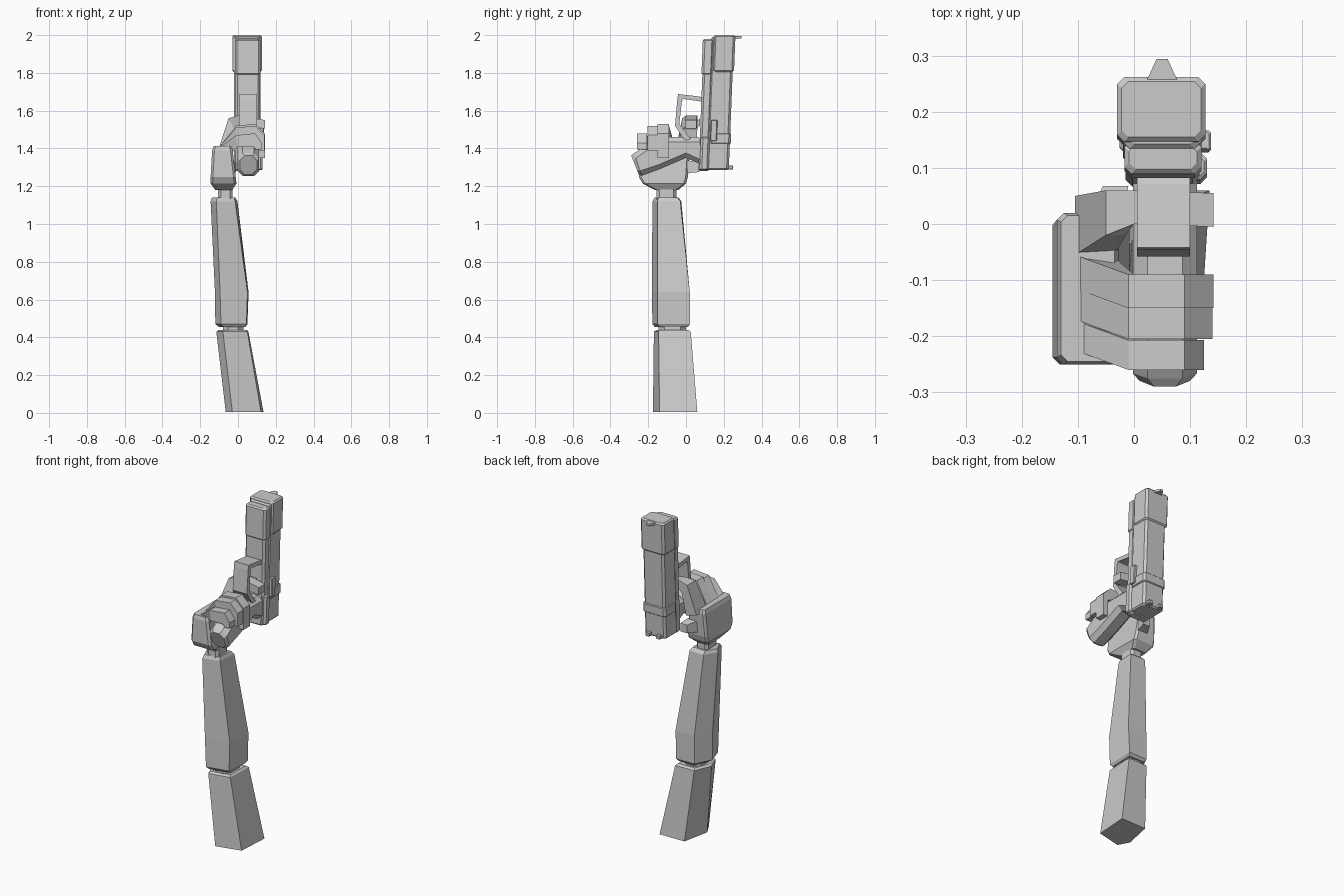
import bpy, bmesh


def loft(name, rings):
    """Skin equal-length rings of points and cap both ends."""
    bm = bmesh.new()
    vs = [[bm.verts.new(p) for p in r] for r in rings]
    n = len(rings[0])
    for a, b in zip(vs, vs[1:]):
        for i in range(n):
            j = (i + 1) % n
            bm.faces.new((a[i], a[j], b[j], b[i]))
    bm.faces.new(vs[0])
    bm.faces.new(vs[-1])
    bmesh.ops.recalc_face_normals(bm, faces=bm.faces)
    me = bpy.data.meshes.new(name)
    bm.to_mesh(me)
    bm.free()
    ob = bpy.data.objects.new(name, me)
    bpy.context.collection.objects.link(ob)
    return ob


def oct2(a0, a1, b0, b1, c):
    """Chamfered rectangle in 2D."""
    return [(a0 + c, b0), (a1 - c, b0), (a1, b0 + c), (a1, b1 - c),
            (a1 - c, b1), (a0 + c, b1), (a0, b1 - c), (a0, b0 + c)]


def at_z(pts, z):
    return [(x, y, z) for x, y in pts]


def gun_ring(x0, x1, y0, y1, z, c=0.012):
    """Section of the gun, following its slight lean."""
    s = 0.04 * (z - 2)
    return at_z(oct2(x0, x1, y0 + s, y1 + s, c), z)


def gun_part(name, x0, x1, y0, y1, z0, z1, c=0.012, e=0.008):
    mid = [gun_ring(x0, x1, y0, y1, z, c) for z in (z0 + e, z1 - e)]
    ends = [gun_ring(x0 + e, x1 - e, y0 + e, y1 - e, z, c) for z in (z0, z1)]
    return loft(name, [ends[0], *mid, ends[1]])


def finger(name, outer, inner, ys):
    """Bent square finger in the xz plane; ys gives the y range at each bend."""
    return loft(name, [[(o[0], y[0], o[1]), (o[0], y[1], o[1]),
                        (i[0], y[1], i[1]), (i[0], y[0], i[1])]
                       for o, i, y in zip(outer, inner, ys)])


# Upper arm, elbow, forearm and wrist
loft("upper_arm", [
    at_z([(-.03, -.175), (.122, -.14), (.135, .06), (-.03, .058), (-.065, -.11)], 0.005),
    at_z([(-.08, -.17), (.05, -.145), (.055, .025), (-.07, .022), (-.115, -.08)], 0.43),
    at_z([(-.07, -.155), (.04, -.135), (.045, .012), (-.065, .01), (-.1, -.08)], 0.44)])
loft("elbow", [at_z(oct2(-.08, .03, -.145, .0, .03), z) for z in (.43, .475)])
loft("forearm", [
    at_z([(-.075, -.165), (.035, -.14), (.04, .01), (-.06, .01), (-.1, -.08)], 0.455),
    at_z([(-.09, -.178), (.045, -.15), (.05, .022), (-.07, .02), (-.12, -.08)], 0.47),
    at_z([(-.095, -.18), (.05, -.15), (.056, .02), (-.07, .02), (-.122, -.08)], 0.64),
    at_z([(-.115, -.178), (-.015, -.15), (-.003, -.03), (-.1, -.025), (-.145, -.1)], 1.12),
    at_z([(-.11, -.165), (-.02, -.145), (-.015, -.045), (-.1, -.04), (-.138, -.1)], 1.14)])
loft("wrist", [at_z(oct2(-.105, -.028, -.155, -.05, .015), z) for z in (1.12, 1.2)])

# Palm
loft("palm", [at_z(oct2(x0, x1, y0, y1, .012), z) for x0, x1, y0, y1, z in (
    (-.12, -.03, -.165, -.04, 1.18), (-.145, -.008, -.23, .0, 1.215),
    (-.145, -.012, -.25, .01, 1.25), (-.137, -.028, -.25, .02, 1.39),
    (-.13, -.035, -.245, .015, 1.412))])

# Three fingers wrapped round the grip
for name, y0, y1, top, tip, xm in (("middle_finger", -.15, -.09, 1.53, 1.35, .142),
                                   ("ring_finger", -.205, -.15, 1.52, 1.39, .14),
                                   ("little_finger", -.26, -.207, 1.48, 1.395, .125)):
    finger(name,
           [(-.105, 1.40), (-.01, top - .01), (.09, top), (xm, top - .05), (xm, tip)],
           [(-.04, 1.37), (.0, top - .07), (.08, top - .07), (xm - .035, top - .08), (xm - .035, tip)],
           [(y0 + .035, y1 + .035)] + [(y0, y1)] * 4)

# Index finger on the trigger, and thumb
finger("index_finger",
       [(-.105, 1.39), (-.05, 1.56), (.0, 1.575), (.142, 1.55)],
       [(-.035, 1.37), (-.015, 1.50), (.0, 1.52), (.142, 1.505)],
       [(-.055, .05), (-.02, .06), (.0, .06), (-.005, .055)])
loft("thumb", [[(x0, y, z0), (x1, y, z0), (x1, y, z1), (x0, y, z1)]
               for x0, x1, y, z0, z1 in ((-.12, -.03, -.04, 1.25, 1.34),
                                         (-.08, -.02, .02, 1.27, 1.335),
                                         (-.055, -.01, .068, 1.275, 1.325))])

# Grip: chamfered section running back from the frame, with a slanted end
grip = []
for inset, y_low, y_high, low, high in ((.012, -.25, -.29, 1.262, 1.362),
                                        (0, -.235, -.275, 1.255, 1.375),
                                        (0, -.14, -.14, 1.29, 1.46),
                                        (0, .0, .0, 1.35, 1.46),
                                        (0, .09, .07, 1.31, 1.46)):
    sect = oct2(-.002 + inset, .112 - inset, low, high, .026)
    grip.append([(x, y_low + (y_high - y_low) * (z - low) / (high - low), z) for x, z in sect])
loft("grip", grip)

# Slide, frame and rails
gun_part("slide", -.02, .12, .135, .255, 1.285, 1.99)
gun_part("slide_muzzle_block", -.03, .127, .147, .262, 1.805, 2.0)
gun_part("slide_rear_band", -.026, .127, .147, .26, 1.425, 1.48, e=.004)
gun_part("frame", -.015, .117, .095, .15, 1.28, 1.80)
gun_part("frame_muzzle_block", -.017, .12, .09, .15, 1.79, 1.98)
gun_part("rear_plate", -.008, .13, .10, .15, 1.285, 1.46, e=.005)
gun_part("slide_catch", .11, .137, .15, .185, 1.44, 1.55, .004, .003)

# Sights at both ends of the slide
loft("front_sight", [at_z([(.02, .25), (.08, .25), (.06, .294), (.04, .294)], z)
                     for z in (1.982, 1.996)])
for side in (-1, 1):
    x = .05 + side * .035
    gun_part("rear_sight", x - .014, x + .014, .25, .277, 1.288, 1.31, .003, .002)

# Trigger guard and trigger, bent in the yz plane
outer = [(.095, 1.668), (.07, 1.675), (-.042, 1.688), (-.046, 1.66), (-.058, 1.52), (-.005, 1.44)]
inner = [(.095, 1.645), (.07, 1.65), (-.015, 1.662), (-.022, 1.65), (-.035, 1.53), (.025, 1.45)]
loft("trigger_guard", [[(.005, *o), (.1, *o), (.1, *i), (.005, *i)] for o, i in zip(outer, inner)])
trig = [((.075, 1.56), (.075, 1.52)), ((.04, 1.53), (.045, 1.50)), ((.005, 1.54), (.005, 1.52))]
loft("trigger", [[(.035, *o), (.07, *o), (.07, *i), (.035, *i)] for o, i in trig])
